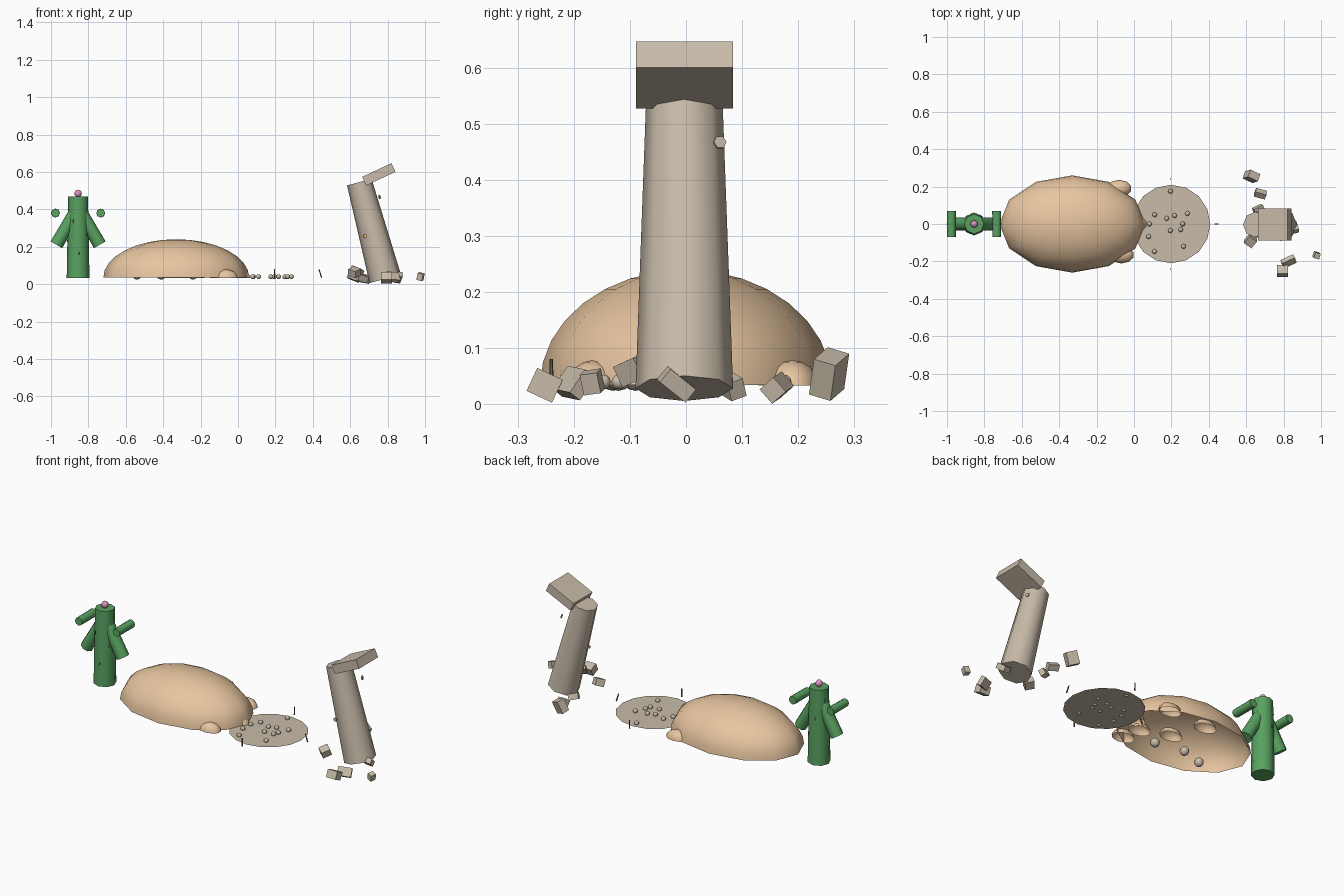
import bpy, bmesh, math
from mathutils import Vector, Matrix, Euler

if "Cube" in bpy.data.objects:
    bpy.data.objects.remove(bpy.data.objects["Cube"])


def material(name, rgb):
    m = bpy.data.materials.new(name)
    m.diffuse_color = (*rgb, 1)
    m.use_nodes = True
    m.node_tree.nodes["Principled BSDF"].inputs["Base Color"].default_value = m.diffuse_color
    return m


GREEN = material("green", (0.10, 0.36, 0.12))
SAND = material("sand", (0.80, 0.56, 0.35))
STONE = material("stone", (0.58, 0.50, 0.40))
PINK = material("pink", (0.75, 0.30, 0.55))
DARK = material("dark", (0.12, 0.14, 0.08))
ORANGE = material("orange", (0.75, 0.45, 0.15))


def finish(name, bm, mat, loc, rot=(0, 0, 0), smooth=True):
    me = bpy.data.meshes.new(name)
    bm.to_mesh(me)
    bm.free()
    ob = bpy.data.objects.new(name, me)
    bpy.context.collection.objects.link(ob)
    ob.location = loc
    ob.rotation_euler = [math.radians(a) for a in rot]
    me.materials.append(mat)
    if smooth:
        bpy.ops.object.select_all(action='DESELECT')
        ob.select_set(True)
        bpy.context.view_layer.objects.active = ob
        bpy.ops.object.shade_smooth_by_angle(angle=math.radians(50))
    return ob


def cylinder(name, r1, r2, depth, mat, loc, rot=(0, 0, 0), sides=8):
    bm = bmesh.new()
    bmesh.ops.create_cone(bm, cap_ends=True, segments=sides,
                          radius1=r1, radius2=r2, depth=depth)
    return finish(name, bm, mat, loc, rot)


def box(name, size, mat, loc, rot):
    bm = bmesh.new()
    bmesh.ops.create_cube(bm, size=1)
    bmesh.ops.scale(bm, vec=size, verts=bm.verts)
    return finish(name, bm, mat, loc, rot, False)


def ball(name, r, mat, loc, u=8, v=6):
    bm = bmesh.new()
    bmesh.ops.create_uvsphere(bm, u_segments=u, v_segments=v, radius=r)
    return finish(name, bm, mat, loc)


def dome(name, radii, loc, u=12, v=16):
    # open-bottomed half ellipsoid
    bm = bmesh.new()
    bmesh.ops.create_uvsphere(bm, u_segments=u, v_segments=v, radius=1)
    bmesh.ops.delete(bm, geom=[p for p in bm.verts if p.co.z < -1e-4], context='VERTS')
    bmesh.ops.scale(bm, vec=radii, verts=bm.verts)
    return finish(name, bm, SAND, loc)


# cactus
CX = -0.855
cylinder("cactus_trunk", 0.061, 0.053, 0.435, GREEN, (CX, 0, 0.25))
for s, side in ((-1, "left"), (1, "right")):
    cylinder(f"cactus_lower_arm_{side}", 0.036, 0.034, 0.2, GREEN,
             (CX + s * 0.066, 0, 0.297), (0, -s * 30, 0))
    cylinder(f"cactus_upper_arm_{side}", 0.024, 0.023, 0.14, GREEN,
             (CX + s * 0.121, 0, 0.38), (90, 0, 0))
ball("cactus_flower", 0.02, PINK, (CX, 0, 0.485))
for i in range(10):
    a = i * 2.4
    cylinder("cactus_spine", 0.003, 0.0005, 0.02, DARK,
             (CX + 0.057 * math.cos(a), 0.057 * math.sin(a), 0.1 + 0.034 * i), sides=4)

# dune and sand mounds
dome("dune", (0.39, 0.26, 0.205), (-0.33, 0, 0.035))
for x, y in ((-0.08, 0.19), (-0.325, 0.175), (-0.245, 0), (-0.085, -0.06),
             (0.0, 0.0), (-0.067, -0.165)):
    dome("sand_mound", (0.068, 0.046, 0.045), (x, y, 0.034), 10, 8)
for x, y in ((-0.24, -0.12), (-0.41, -0.09), (-0.54, -0.13)):
    ball("buried_stone", 0.025, STONE, (x, y, 0.049))

# dry pool with pebbles and reeds
bm = bmesh.new()
bmesh.ops.create_circle(bm, cap_ends=True, segments=16, radius=0.21)
finish("dry_pool", bm, STONE, (0.198, 0, 0.034), smooth=False)
for x, y in ((0.195, 0.175), (0.11, 0.05), (0.083, 0), (0.078, -0.067), (0.11, -0.147),
             (0.175, 0.03), (0.217, 0.045), (0.286, 0.056), (0.26, 0), (0.25, -0.03),
             (0.195, -0.035), (0.265, -0.12)):
    ball("pebble", 0.013, STONE, (x, y, 0.04))
for x, y, tilt in ((0.195, 0.24, 0), (0.195, -0.24, 0), (0.44, 0, -18), (-0.045, 0, 18)):
    cylinder("reed", 0.004, 0.003, 0.048, DARK, (x, y, 0.057), (0, tilt, 0), 6)

# leaning column with tipped capital
cylinder("broken_column", 0.087, 0.068, 0.535, STONE, (0.718, -0.003, 0.287), (0, -15, 0))
box("column_capital", (0.173, 0.173, 0.051), STONE, (0.753, -0.003, 0.587), (0, -25, 0))
cylinder("column_mark_high", 0.012, 0.012, 0.006, STONE, (0.757, 0.06, 0.467), (0, 75, 20), 6)
cylinder("column_mark_low", 0.011, 0.011, 0.006, ORANGE, (0.68, -0.078, 0.257), (90, 0, 0), 6)

# rubble: position, size, rotation
for loc, size, rot in (
        ((0.628, 0.255, 0.054), (0.062, 0.042, 0.07), (-17, 20, -25)),
        ((0.676, 0.162, 0.03), (0.06, 0.034, 0.034), (40, 10, -15)),
        ((0.665, 0.08, 0.033), (0.055, 0.03, 0.034), (20, 15, 25)),
        ((0.623, -0.09, 0.063), (0.05, 0.05, 0.04), (20, 15, -35)),
        ((0.826, -0.2, 0.038), (0.075, 0.025, 0.05), (-35, 5, 25)),
        ((0.794, -0.252, 0.034), (0.06, 0.05, 0.045), (-25, 0, 0)),
        ((0.976, -0.167, 0.04), (0.03, 0.032, 0.038), (8, 15, -15)),
        ((0.852, -0.018, 0.037), (0.045, 0.06, 0.03), (-38, 10, 10))):
    box("rubble_block", size, STONE, loc, rot)
